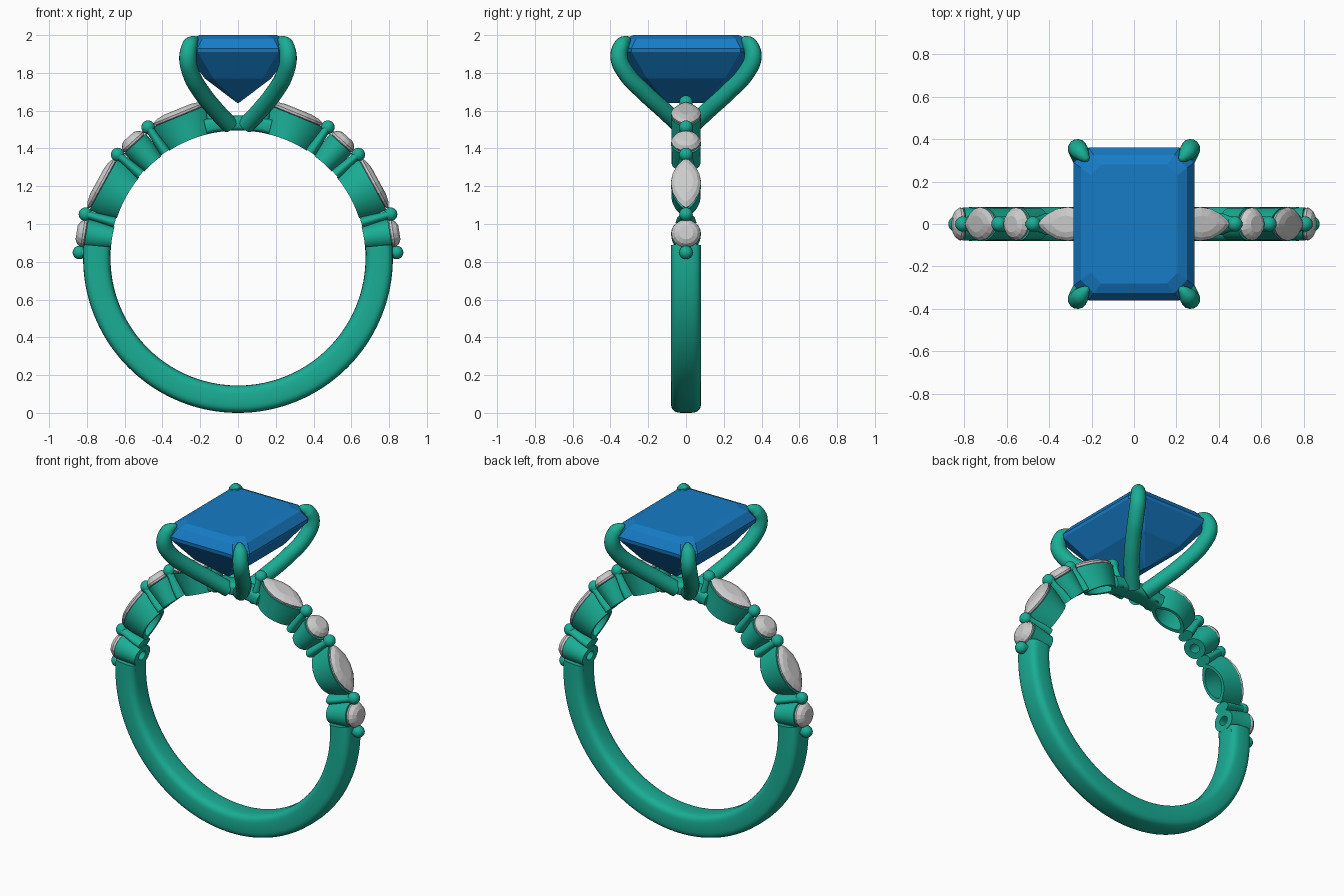
import bpy, bmesh
from math import sin, cos, pi, radians, sqrt
from mathutils import Vector

if "Cube" in bpy.data.objects:
    bpy.data.objects.remove(bpy.data.objects["Cube"])

CZ, R_IN = 0.82, 0.675          # ring centre height, finger radius


def material(name, color):
    m = bpy.data.materials.new(name)
    m.diffuse_color = color
    m.use_nodes = True
    m.node_tree.nodes["Principled BSDF"].inputs["Base Color"].default_value = m.diffuse_color
    return m


metal = material("metal", (0.01, 0.42, 0.30, 1))
blue = material("blue_gem", (0.008, 0.20, 0.56, 1))


def loft(name, rings, mat=None, loop=False, mirror=False, smooth=None):
    """Skin a list of equal-length point rings; cap the ends or close the loop."""
    bm = bmesh.new()
    vs = [[bm.verts.new(p) for p in ring] for ring in rings]
    n = len(vs[0])
    for a, b in zip(vs, vs[1:] + ([vs[0]] if loop else [])):
        for i in range(n):
            j = (i + 1) % n
            bm.faces.new((a[i], a[j], b[j], b[i]))
    if not loop:
        bm.faces.new(vs[0])
        bm.faces.new(vs[-1])
    bmesh.ops.remove_doubles(bm, verts=bm.verts, dist=1e-5)
    bmesh.ops.recalc_face_normals(bm, faces=bm.faces)
    me = bpy.data.meshes.new(name)
    bm.to_mesh(me)
    bm.free()
    return finish(bpy.data.objects.new(name, me), mat, mirror, smooth)


def finish(ob, mat, mirror, smooth):
    if ob.name not in bpy.context.collection.objects:
        bpy.context.collection.objects.link(ob)
    if mat:
        ob.data.materials.append(mat)
    if smooth:
        bpy.ops.object.select_all(action='DESELECT')
        ob.select_set(True)
        bpy.context.view_layer.objects.active = ob
        bpy.ops.object.shade_smooth_by_angle(angle=radians(smooth))
    if mirror:
        mod = ob.modifiers.new("other_side", 'MIRROR')
        centre = bpy.data.objects.get("mirror_centre")
        mod.mirror_object = centre
        mod.use_bisect_axis[0] = False
    return ob


helper = bpy.data.objects.new("mirror_centre", None)
helper.hide_render = True
bpy.context.collection.objects.link(helper)


def place(angle, s, y, h):
    """Local frame on the ring: s along the band, y across, h out from the centre."""
    a = radians(angle)
    return Vector((h * cos(a) - s * sin(a), y, CZ + h * sin(a) + s * cos(a)))


def power(v, e):
    return abs(v) ** e * (1 if v >= 0 else -1)


def arc_band(name, a0, a1, r0, r1, half, steps):
    """Rounded rectangular section swept round the finger."""
    rm, rh = (r0 + r1) / 2, (r1 - r0) / 2
    sec = [(rm + rh * power(cos(2 * pi * k / 32), 0.55),
            half * power(sin(2 * pi * k / 32), 0.55)) for k in range(32)]
    rings = [[place(a0 + (a1 - a0) * i / steps, 0, y, r) for r, y in sec]
             for i in range(steps + 1)]
    return loft(name, rings, metal, smooth=40)


# plain lower band and the short bridge under the centre gem
arc_band("band", 175, 365, R_IN, 0.82, 0.08, 96)
arc_band("top_bridge", 76, 104, R_IN, 0.755, 0.06, 16)


def outline(L, w, e, n):
    return [(L * cos(2 * pi * k / n), w * power(sin(2 * pi * k / n), e)) for k in range(n)]


def setting(name, angle, L, w, e, hole, rim):
    """Open collet that follows the stone outline down to the finger circle."""
    pts = outline(L, w, e, 48)

    def low(k):
        return [place(angle, s * k * 0.82, y * k, sqrt(R_IN ** 2 - (s * k * .82) ** 2)) for s, y in pts]

    def high(k, h):
        return [place(angle, s * k, y * k, h) for s, y in pts]
    rings = [low(0.96), high(0.96, 0.76), high(1, rim), high(0.84, rim),
             high(hole, rim - 0.06), low(hole)]
    loft(name, rings, metal, loop=True, mirror=True, smooth=40)


def stone(name, angle, L, w, e, girdle, table, n):
    """Faceted accent stone: pavilion, girdle, crown and table."""
    levels = [(0.12, girdle - 0.06), (0.97, girdle - 0.012), (1, girdle),
              (0.8, girdle + (table - girdle) * 0.65), (0.5, table)]
    rings = [[place(angle, s * k, y * k, h) for s, y in outline(L, w, e, n)] for k, h in levels]
    loft(name, rings, mirror=True)


# alternating round and marquise stones up each shoulder
for i, a in enumerate((9, 48)):
    setting(f"round_setting_{i}", a, 0.078, 0.079, 1, 0.42, 0.815)
    stone(f"round_stone_{i}", a, 0.074, 0.078, 1, 0.832, 0.865, 16)
for i, a in enumerate((28.7, 67.8)):
    setting(f"marquise_setting_{i}", a, 0.155, 0.080, 1.6, 0.74, 0.812)
    stone(f"marquise_stone_{i}", a, 0.150, 0.080, 1.6, 0.828, 0.850, 16)

# posts between the stones, each with a bead on top
for i, a in enumerate((2, 16, 40.7, 55.5, 79)):
    levels = [(0.030, 0.055, R_IN + 0.004), (0.026, 0.050, 0.74), (0.022, 0.036, 0.80),
              (0.027, 0.032, 0.845)]
    rings = [[place(a, s, y, h) for s, y in outline(sx, sy, 1, 20)] for sx, sy, h in levels]
    loft(f"post_{i}", rings, metal, mirror=True, smooth=50)
    p = place(a, 0, 0, 0.84)
    me = bpy.data.meshes.new(f"bead_{i}")
    bm = bmesh.new()
    bmesh.ops.create_uvsphere(bm, u_segments=20, v_segments=12, radius=0.036)
    bmesh.ops.translate(bm, verts=bm.verts, vec=p)
    bm.to_mesh(me)
    bm.free()
    finish(bpy.data.objects.new(f"bead_{i}", me), metal, True, 60)


# step-cut centre gem: half sizes, corner cut and height for each step
def octagon(x, y, c, z):
    return [(x, y - c, z), (x - c, y, z), (c - x, y, z), (-x, y - c, z),
            (-x, c - y, z), (c - x, -y, z), (x - c, -y, z), (x, c - y, z)]


gem_steps = [(0.003, 0.10, 0.002, 1.64), (0.175, 0.25, 0.045, 1.77), (0.283, 0.358, 0.07, 1.91),
             (0.285, 0.36, 0.07, 1.93), (0.25, 0.325, 0.06, 1.98), (0.205, 0.28, 0.05, 2.0)]
loft("centre_gem", [octagon(*g) for g in gem_steps], blue)

# four curved claws rising from the bridge and hooking over the gem corners
claw = [(0.045, 0.035, 1.525, 1), (0.115, 0.115, 1.60, 1), (0.195, 0.225, 1.70, 1),
        (0.250, 0.318, 1.80, 1), (0.266, 0.355, 1.885, 1), (0.252, 0.338, 1.950, 0.9),
        (0.235, 0.318, 1.970, 0.62), (0.222, 0.304, 1.978, 0.36), (0.216, 0.297, 1.980, 0.08)]
cu = bpy.data.curves.new("claws", 'CURVE')
cu.dimensions = '3D'
cu.bevel_depth = 0.046
cu.bevel_resolution = 5
cu.resolution_u = 6
cu.use_fill_caps = True
for sx in (1, -1):
    for sy in (1, -1):
        sp = cu.splines.new('BEZIER')
        sp.bezier_points.add(len(claw) - 1)
        for bp, (x, y, z, r) in zip(sp.bezier_points, claw):
            bp.co = (sx * x, sy * y, z)
            bp.radius = r
            bp.handle_left_type = bp.handle_right_type = 'AUTO'
cu.materials.append(metal)
bpy.context.collection.objects.link(bpy.data.objects.new("claws", cu))
